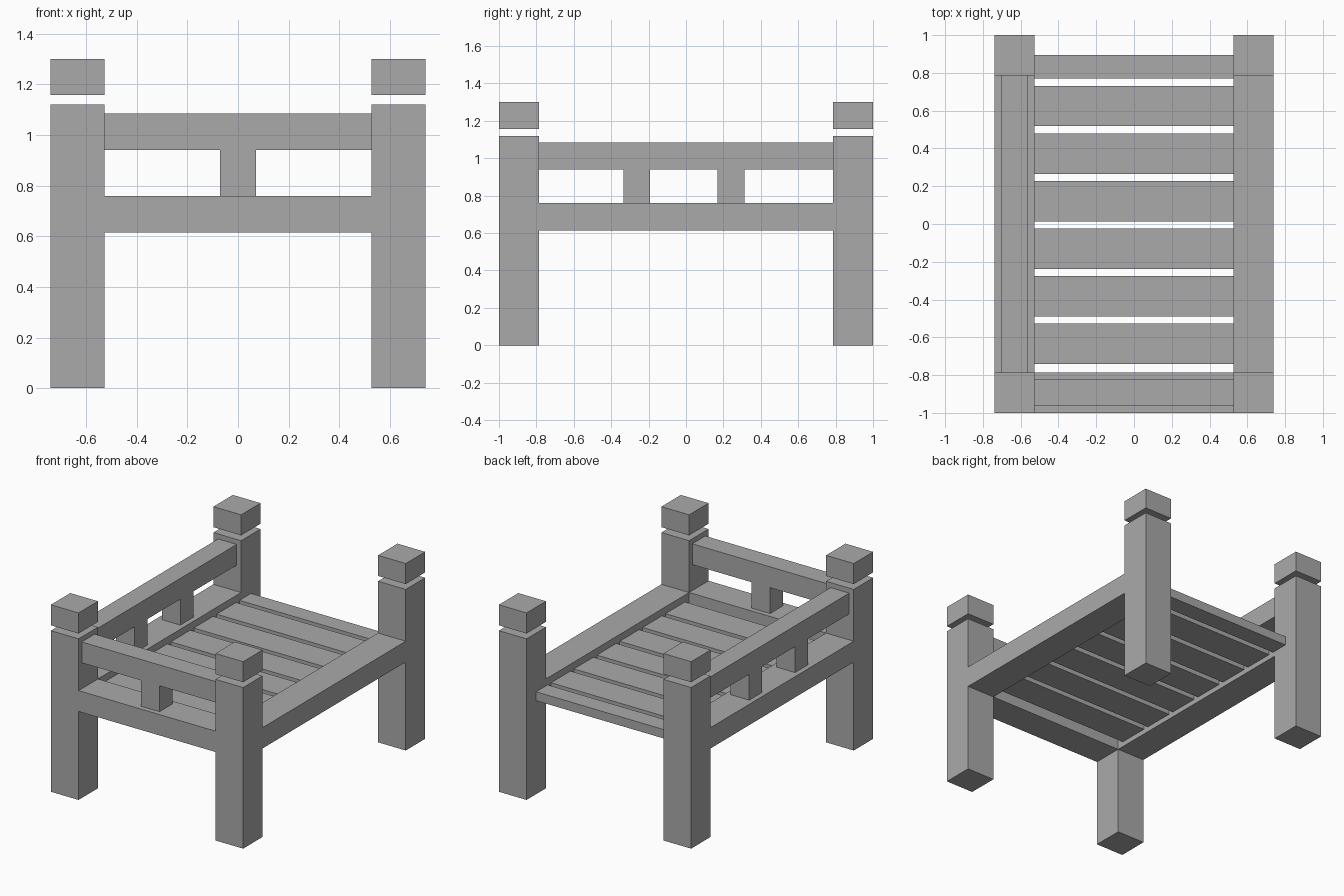
import bpy

default = bpy.data.objects.get("Cube")
if default:
    bpy.data.objects.remove(default, do_unlink=True)

GREY = (0.4, 0.4, 0.4, 1.0)
grey = bpy.data.materials.new("plain grey")
grey.use_nodes = True
grey.diffuse_color = GREY
grey.node_tree.nodes["Principled BSDF"].inputs["Base Color"].default_value = GREY


def box(name, x, y, z):
    """Box from its (low, high) extent on each axis."""
    spans = (x, y, z)
    bpy.ops.mesh.primitive_cube_add(size=1, location=[(a + b) / 2 for a, b in spans])
    obj = bpy.context.object
    obj.name = name
    obj.scale = [b - a for a, b in spans]
    bpy.ops.object.transform_apply(location=False, rotation=False, scale=True)
    obj.data.materials.append(grey)
    return obj


def span(center, width):
    return (center - width / 2, center + width / 2)


POST = 0.213                      # post and lower rail width
BAR = 0.143                       # upper rail and spindle width
PX, PY = 0.633, 0.893             # post centres
IN_X, IN_Y = PX - POST / 2, PY - POST / 2
LOW, HIGH = (0.615, 0.76), (0.94, 1.085)
across, along = (-IN_X, IN_X), (-IN_Y, IN_Y)

# Corner posts with separate caps
for side, sx in (("right", -1), ("left", 1)):
    for end, sy in (("front", -1), ("back", 1)):
        x, y = span(sx * PX, POST), span(sy * PY, POST)
        box(f"{end}_{side}_post", x, y, (0, 1.12))
        box(f"{end}_{side}_post_cap", x, y, (1.157, 1.3))
    # Lower side rails
    box(f"{side}_lower_rail", span(sx * PX, POST), along, LOW)

# Front rails and spindle
box("front_lower_rail", across, span(-PY, POST), LOW)
box("front_upper_rail", across, span(-PY, BAR), HIGH)
box("front_spindle", span(0, BAR), span(-PY, BAR), (LOW[1], HIGH[0]))

# Upper side rail and spindles
box("right_upper_rail", span(-PX, BAR), along, HIGH)
for i, y in enumerate((-0.263, 0.24)):
    box(f"right_spindle_{i + 1}", span(-PX, BAR), span(y, BAR), (LOW[1], HIGH[0]))

# Bed slats, the last one trimmed at the back
for i in range(7):
    y = -0.74 + i * 0.2515
    box(f"slat_{i + 1}", across, (y, min(y + POST, 0.895)), (0.65, 0.712))
